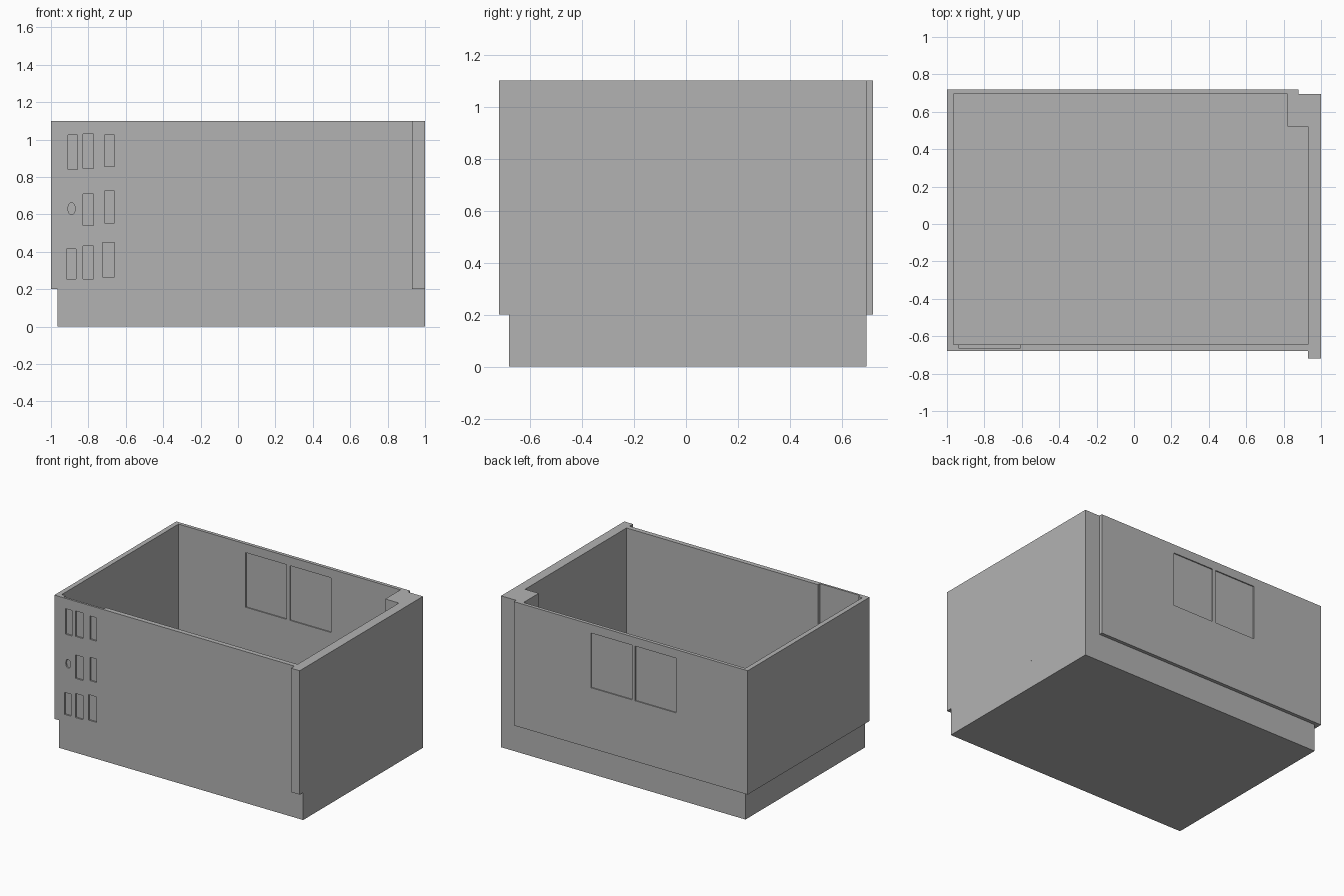
import bpy
import bmesh
from mathutils import Matrix

old = bpy.data.objects.get("Cube")
if old:
    bpy.data.objects.remove(old, do_unlink=True)

# Single plain grey
GREY = (0.45, 0.45, 0.45, 1)
mat = bpy.data.materials.new("plain grey")
mat.use_nodes = True
mat.diffuse_color = GREY
mat.node_tree.nodes["Principled BSDF"].inputs["Base Color"].default_value = GREY

FLOOR, TOP = 0.2, 1.1


def finish(name, bm):
    mesh = bpy.data.meshes.new(name)
    bm.to_mesh(mesh)
    bm.free()
    mesh.materials.append(mat)
    obj = bpy.data.objects.new(name, mesh)
    bpy.context.collection.objects.link(obj)
    return obj


def box(name, x, y, z=(FLOOR, TOP)):
    """Box from (min, max) ranges on each axis."""
    bm = bmesh.new()
    bmesh.ops.create_cube(bm, size=1)
    for v in bm.verts:
        v.co = [r[0] if c < 0 else r[1] for c, r in zip(v.co, (x, y, z))]
    return finish(name, bm)


def oval(name, x, z, rx, rz, y, depth):
    """Elliptical plug lying along y."""
    bm = bmesh.new()
    bmesh.ops.create_cone(bm, cap_ends=True, segments=32, radius1=1, radius2=1, depth=2)
    bm.transform(Matrix.Translation((x, y, z))
                 @ Matrix.Diagonal((rx, depth, rz, 1))
                 @ Matrix.Rotation(1.5707963, 4, 'X'))
    return finish(name, bm)


def cut(target, cutter):
    mod = target.modifiers.new("cut", 'BOOLEAN')
    mod.operation = 'DIFFERENCE'
    mod.solver = 'EXACT'
    mod.object = cutter
    cutter.hide_render = True
    with bpy.context.temp_override(object=target, active_object=target,
                                   selected_objects=[target]):
        bpy.ops.object.modifier_apply(modifier=mod.name)
    bpy.data.objects.remove(cutter, do_unlink=True)


# Base slab and walls
box("base_slab", (-0.965, 1), (-0.68, 0.695), (0, FLOOR))
box("right_wall", (-1, -0.965), (-0.68, 0.72))
box("left_wall", (0.93, 1), (-0.72, 0.52))
box("corner_pillar", (0.82, 1), (0.52, 0.695))
front = box("front_wall", (-0.965, 0.93), (-0.68, -0.645))
back = box("back_wall", (-0.965, 0.88), (0.695, 0.72))

# Thinned inner pocket behind the slots, open at the top
cut(front, box("pocket_cutter", (-0.935, -0.61), (-0.665, -0.6), (FLOOR + 0.01, 1.2)))

# Shallow slots in the front wall: x range, z range
slots = [
    ((-0.91, -0.857), (0.84, 1.025)),
    ((-0.83, -0.772), (0.845, 1.03)),
    ((-0.713, -0.66), (0.855, 1.025)),
    ((-0.83, -0.772), (0.54, 0.71)),
    ((-0.713, -0.66), (0.555, 0.725)),
    ((-0.917, -0.867), (0.255, 0.415)),
    ((-0.83, -0.772), (0.255, 0.43)),
    ((-0.725, -0.66), (0.265, 0.45)),
]
for x, z in slots:
    cut(front, box("slot_cutter", x, (-0.75, -0.669), z))
cut(front, oval("oval_cutter", -0.89, 0.63, 0.019, 0.032, -0.719, 0.05))

# Twin window panels, recessed on both sides of the back wall
for x in ((-0.07, 0.26), (-0.425, -0.095)):
    for y in ((0.712, 0.8), (0.6, 0.703)):
        cut(back, box("window_cutter", x, y, (0.64, 1.037)))
